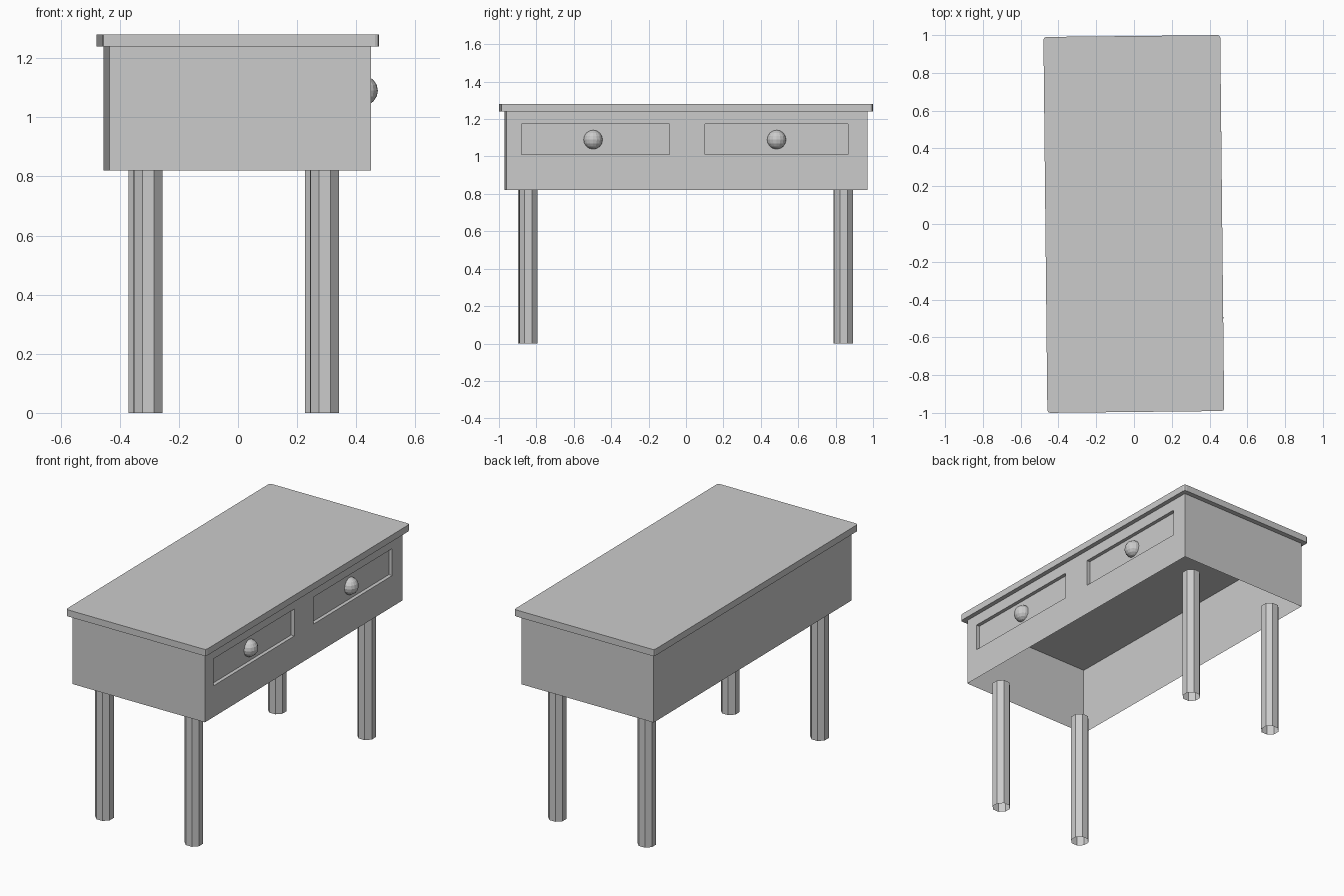
import bpy, bmesh, math
from mathutils import Matrix

cube = bpy.data.objects.get("Cube")
if cube:
    bpy.data.objects.remove(cube, do_unlink=True)

TURN = Matrix.Rotation(math.radians(0.6), 4, 'Z')   # whole table is slightly turned

grey = bpy.data.materials.new("plain_grey")
grey.use_nodes = True
grey.diffuse_color = (0.6, 0.6, 0.6, 1)
grey.node_tree.nodes["Principled BSDF"].inputs["Base Color"].default_value = (0.6, 0.6, 0.6, 1)


def finish(name, bm):
    bm.transform(TURN)
    mesh = bpy.data.meshes.new(name)
    bm.to_mesh(mesh)
    bm.free()
    mesh.materials.append(grey)
    obj = bpy.data.objects.new(name, mesh)
    bpy.context.collection.objects.link(obj)
    return obj


def box(x, y, z):
    bm = bmesh.new()
    bmesh.ops.create_cube(bm, size=1)
    for v in bm.verts:
        v.co = [lim[0] if c < 0 else lim[1] for c, lim in zip(v.co, (x, y, z))]
    return bm


# Table top with softened upright corners
bm = box((-0.469, 0.467), (-0.995, 0.995), (1.24, 1.28))
upright = [e for e in bm.edges if abs(e.verts[0].co.z - e.verts[1].co.z) > 0.01]
bmesh.ops.bevel(bm, geom=upright, offset=0.014, segments=2, profile=0.5, affect='EDGES')
finish("table_top", bm)

# Apron: four thin walls open below, with two recessed drawer fronts on the +x side
DRAWERS = ((-0.884, -0.093), (0.096, 0.862))
DRAWER_Z = (1.01, 1.174)
FACE_X, RECESS = 0.44, 0.022
bm = box((-0.445, FACE_X), (-0.965, 0.965), (0.82, 1.24))
bmesh.ops.delete(bm, geom=[f for f in bm.faces if abs(f.normal.z) > 0.5], context='FACES')
cuts = [((0, y, 0), (0, 1, 0)) for d in DRAWERS for y in d]
cuts += [((0, 0, z), (0, 0, 1)) for z in DRAWER_Z]
for point, normal in cuts:
    side = [f for f in bm.faces if f.normal.x > 0.5]
    geom = set(side) | {e for f in side for e in f.edges} | {v for f in side for v in f.verts}
    bmesh.ops.bisect_plane(bm, geom=list(geom), plane_co=point, plane_no=normal)
    bm.normal_update()
for low, high in DRAWERS:
    panel = [f for f in bm.faces if f.normal.x > 0.5
             and low < f.calc_center_median().y < high
             and DRAWER_Z[0] < f.calc_center_median().z < DRAWER_Z[1]]
    new = bmesh.ops.extrude_face_region(bm, geom=panel)["geom"]
    bmesh.ops.delete(bm, geom=[f for f in panel if f.is_valid], context='FACES_ONLY')
    for v in new:
        if isinstance(v, bmesh.types.BMVert):
            v.co.x -= RECESS
    bm.normal_update()
finish("apron", bm)

# Round drawer knobs
for name, y in (("front_knob", -0.501), ("back_knob", 0.48)):
    bm = bmesh.new()
    bmesh.ops.create_uvsphere(bm, u_segments=16, v_segments=8, radius=0.051,
                              matrix=Matrix.Translation((0.417, y, 1.09)))
    finish(name, bm)

# Eight-sided hollow legs
for end, y in (("front", -0.846), ("back", 0.84)):
    for side, x in (("right", -0.313), ("left", 0.284)):
        bm = bmesh.new()
        place = Matrix.Translation((x, y, 0.41)) @ Matrix.Rotation(math.pi / 8, 4, 'Z')
        bmesh.ops.create_cone(bm, cap_ends=False, segments=8, radius1=0.0525,
                              radius2=0.0525, depth=0.82, matrix=place)
        finish(f"{end}_{side}_leg", bm)
